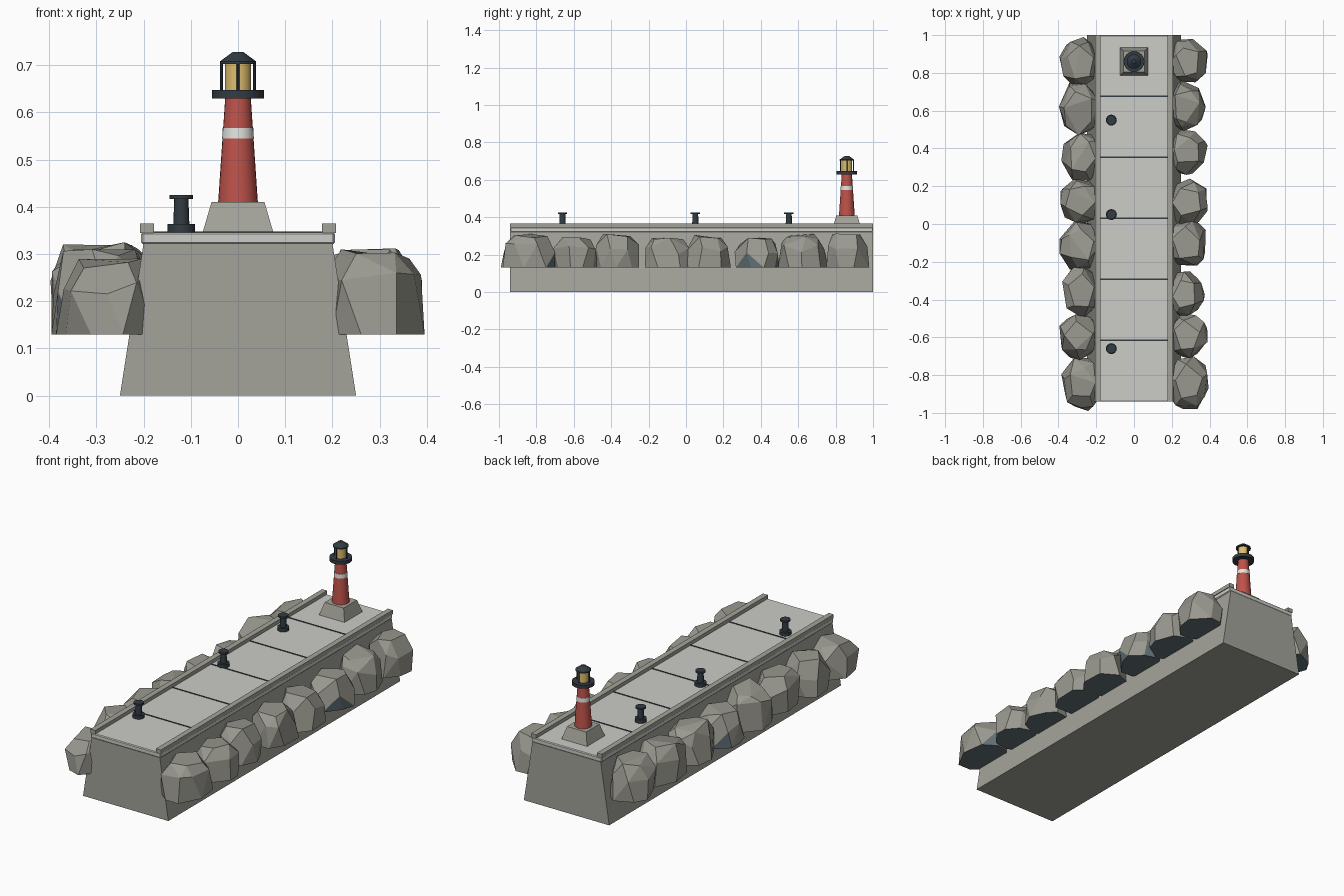
import bpy, bmesh, math, random
from mathutils import Vector

if "Cube" in bpy.data.objects:
    bpy.data.objects.remove(bpy.data.objects["Cube"])

random.seed(11)


def material(name, srgb):
    m = bpy.data.materials.new(name)
    m.diffuse_color = [((c / 255 + 0.055) / 1.055) ** 2.4 for c in srgb] + [1]
    m.use_nodes = True
    m.node_tree.nodes["Principled BSDF"].inputs["Base Color"].default_value = m.diffuse_color
    return m


CONCRETE = material("concrete", (163, 163, 154))
DECK = material("pale deck", (204, 204, 199))
ROCK = material("rock", (154, 153, 144))
WET = material("wet rock", (98, 114, 120))
IRON = material("dark iron", (50, 60, 67))
RED = material("tower red", (190, 82, 74))
WHITE = material("band white", (228, 228, 224))
GLASS = material("lamp yellow", (222, 190, 112))


def finish(name, bm, *mats, smooth=False):
    bmesh.ops.recalc_face_normals(bm, faces=bm.faces)
    me = bpy.data.meshes.new(name)
    bm.to_mesh(me)
    bm.free()
    for m in mats:
        me.materials.append(m)
    ob = bpy.data.objects.new(name, me)
    bpy.context.collection.objects.link(ob)
    if smooth:
        bpy.ops.object.select_all(action='DESELECT')
        ob.select_set(True)
        bpy.context.view_layer.objects.active = ob
        bpy.ops.object.shade_smooth_by_angle(angle=math.radians(30))
    return ob


def box(name, x, y, z, mat, bevel=0.0):
    bm = bmesh.new()
    bmesh.ops.create_cube(bm, size=1)
    for v in bm.verts:
        v.co = [(a + b) / 2 + c * (b - a) for (a, b), c in zip((x, y, z), v.co)]
    if bevel:
        bmesh.ops.bevel(bm, geom=bm.edges[:], offset=bevel, segments=1, affect='EDGES')
    return finish(name, bm, mat)


def lathe(name, x, y, profile, mat, sides=24, turn=0.0, smooth=True):
    """Closed solid from (radius, height) pairs."""
    bm = bmesh.new()
    rings = []
    for r, z in profile:
        angles = [turn + math.tau * i / sides for i in range(sides)]
        rings.append([bm.verts.new((x + r * math.cos(a), y + r * math.sin(a), z)) for a in angles])
    for lo, hi in zip(rings, rings[1:]):
        for i in range(sides):
            j = (i + 1) % sides
            bm.faces.new((lo[i], lo[j], hi[j], hi[i]))
    bm.faces.new(rings[0][::-1])
    bm.faces.new(rings[-1])
    return finish(name, bm, mat, smooth=smooth)


# Pier body: tapered section extruded along y
Y0, Y1 = -0.94, 1.0
bm = bmesh.new()
section = [(-0.25, 0), (0.25, 0), (0.2, 0.322), (-0.2, 0.322)]
end = bm.faces.new([bm.verts.new((x, Y0, z)) for x, z in section])
ext = bmesh.ops.extrude_face_region(bm, geom=[end])
bmesh.ops.translate(bm, vec=(0, Y1 - Y0, 0),
                    verts=[g for g in ext["geom"] if isinstance(g, bmesh.types.BMVert)])
if not end.is_valid or len([f for f in bm.faces if len(f.link_faces if hasattr(f, 'link_faces') else f.verts) == 4]) < 6:
    bmesh.ops.holes_fill(bm, edges=bm.edges[:])
finish("pier_body", bm, CONCRETE)

# Deck slab, kerbs and expansion joints
box("deck_slab", (-0.205, 0.205), (Y0, Y1), (0.32, 0.346), DECK, 0.004)
for side, label in ((-1, "left"), (1, "right")):
    xs = sorted((side * 0.178, side * 0.207))
    box(label + "_kerb", xs, (Y0, Y1), (0.344, 0.365), CONCRETE)
for k in range(1, 6):
    y = Y0 + k * (Y1 - Y0) / 6
    box(f"deck_joint_{k}", (-0.178, 0.178), (y - 0.004, y + 0.004), (0.342, 0.348), IRON)

# Mooring bollards
for k, y in enumerate((-0.66, 0.05, 0.55)):
    lathe(f"bollard_{k + 1}", -0.12, y,
          [(0.029, 0.345), (0.029, 0.364), (0.017, 0.364), (0.015, 0.416),
           (0.025, 0.416), (0.025, 0.425)], IRON, 16)

# Lighthouse: plinth, tower, band, gallery, lamp room, roof
LY, Q = 0.86, math.sqrt(2)
lathe("lighthouse_plinth", 0, LY, [(0.075 * Q, 0.345), (0.056 * Q, 0.41)],
      CONCRETE, 4, math.pi / 4, smooth=False)
lathe("tower", 0, LY, [(0.042, 0.41), (0.027, 0.632)], RED)
lathe("tower_band", 0, LY, [(0.0335, 0.545), (0.0325, 0.567)], WHITE)
lathe("gallery", 0, LY, [(0.055, 0.629), (0.055, 0.647)], IRON)
lathe("lamp_room", 0, LY, [(0.028, 0.647), (0.028, 0.703)], GLASS, 16)
for k in range(4):
    a = k * math.pi / 2
    lathe(f"lamp_post_{k + 1}", 0.035 * math.cos(a), LY + 0.035 * math.sin(a),
          [(0.0028, 0.645), (0.0028, 0.706)], IRON, 8)
lathe("lamp_roof", 0, LY, [(0.038, 0.702), (0.038, 0.708), (0.016, 0.724), (0.011, 0.728)], IRON, 20)


def rock(name, side, y0, y1, out, top):
    """Faceted boulder with a flat foot, fitted to its span along the wall."""
    pts = []
    turn = random.uniform(0, 0.7)
    for n, z, r, jz in ((8, 0, 1.0, 0), (7, 0.62, 0.97, 0.18), (5, 0.95, 0.68, 0.07)):
        for i in range(n):
            a = turn + math.tau * (i + random.uniform(-0.25, 0.25)) / n
            rr = r * random.uniform(0.88, 1.06)
            pts.append(Vector((rr * math.cos(a), rr * math.sin(a), z + random.uniform(-jz, jz))))
    lo = [min(p[i] for p in pts) for i in range(3)]
    hi = [max(p[i] for p in pts) for i in range(3)]
    span = ((0.175, out), (y0, y1), (0.13, top))
    bm = bmesh.new()
    for p in pts:
        q = [s[0] + (p[i] - lo[i]) / (hi[i] - lo[i]) * (s[1] - s[0]) for i, s in enumerate(span)]
        bm.verts.new((side * q[0], q[1], q[2]))
    hull = bmesh.ops.convex_hull(bm, input=bm.verts[:])
    junk = {g for g in hull["geom_interior"] + hull["geom_unused"] if isinstance(g, bmesh.types.BMVert)}
    bmesh.ops.delete(bm, geom=list(junk), context='VERTS')
    bmesh.ops.dissolve_limit(bm, angle_limit=math.radians(14), verts=bm.verts[:], edges=bm.edges[:])
    # Underside and the lowest facets are wet
    for f in bm.faces:
        f.material_index = 1 if f.calc_center_median().z < 0.16 else 0
    finish(name, bm, ROCK, WET)


# Rock armour: span start, span end, outer reach, top height
left = [(-0.99, -0.71, 0.385, 0.29), (-0.72, -0.48, 0.395, 0.31), (-0.50, -0.23, 0.38, 0.31),
        (-0.24, 0.02, 0.395, 0.325), (0.0, 0.24, 0.39, 0.30), (0.23, 0.48, 0.385, 0.31),
        (0.47, 0.75, 0.397, 0.32), (0.72, 0.99, 0.395, 0.315)]
right = [(-0.98, -0.70, 0.395, 0.31), (-0.71, -0.47, 0.39, 0.295), (-0.49, -0.25, 0.375, 0.31),
         (-0.22, 0.02, 0.38, 0.29), (0.0, 0.24, 0.39, 0.305), (0.26, 0.50, 0.39, 0.29),
         (0.49, 0.76, 0.38, 0.31), (0.75, 0.98, 0.39, 0.312)]
for side, label, rows in ((-1, "left", left), (1, "right", right)):
    for k, row in enumerate(rows):
        rock(f"{label}_rock_{k + 1}", side, *row)
